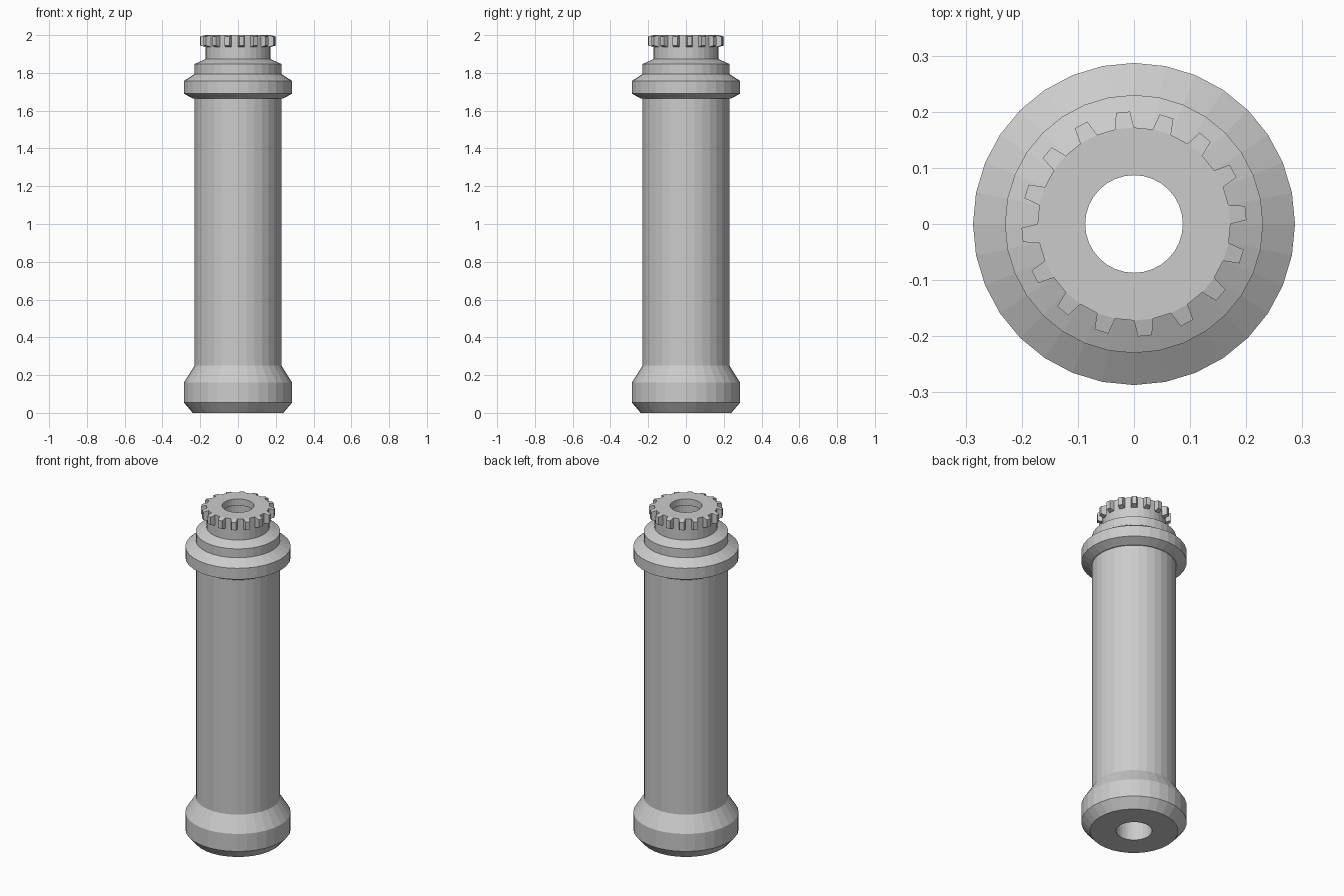
import bpy
import bmesh
from math import cos, sin, tau
from mathutils import Vector

cube = bpy.data.objects.get("Cube")
if cube:
    bpy.data.objects.remove(cube)

SIDES = 32
BORE = 0.098      # main channel radius
TOP_BORE = 0.087  # narrower mouth radius

grey = bpy.data.materials.new("plain grey")
grey.use_nodes = True
colour = (0.6, 0.6, 0.6, 1)
grey.diffuse_color = colour
grey.node_tree.nodes["Principled BSDF"].inputs["Base Color"].default_value = colour


def lathe(profile):
    """Revolve a closed (radius, height) loop around z."""
    bm = bmesh.new()
    rings = [[bm.verts.new((r * cos(tau * i / SIDES), r * sin(tau * i / SIDES), z))
              for i in range(SIDES)] for r, z in profile]
    for a, b in zip(rings, rings[1:] + rings[:1]):
        for i in range(SIDES):
            j = (i + 1) % SIDES
            bm.faces.new((a[i], a[j], b[j], b[i]))
    bmesh.ops.recalc_face_normals(bm, faces=bm.faces)
    return bm


def finish(bm, name):
    mesh = bpy.data.meshes.new(name)
    bm.to_mesh(mesh)
    bm.free()
    mesh.materials.append(grey)
    obj = bpy.data.objects.new(name, mesh)
    bpy.context.collection.objects.link(obj)
    return obj


# Hollow body: flared foot, straight shaft, flanged collar and neck
body = [(BORE, 0), (0.24, 0), (0.287, 0.055), (0.287, 0.16), (0.23, 0.25),
        (0.23, 1.665), (0.24, 1.665), (0.287, 1.69), (0.287, 1.757),
        (0.23, 1.794), (0.23, 1.847), (0.172, 1.873), (0.172, 1.937),
        (BORE, 1.937)]
finish(lathe(body), "hollow_body")

# Toothed crown: every second outer face is drawn out into a tapered tooth
GEAR_R = 0.172
crown = lathe([(TOP_BORE, 1.96), (BORE, 1.96), (BORE, 1.937), (GEAR_R, 1.937),
               (GEAR_R, 2.0), (TOP_BORE, 2.0)])
outer = [f for f in crown.faces
         if all(v.co.xy.length > GEAR_R - 0.001 for v in f.verts)]
outer.sort(key=lambda f: f.calc_center_median().xy.angle_signed(Vector((1, 0))))
for face in outer:
    centre = face.calc_center_median()
    step = int((-centre.xy.angle_signed(Vector((1, 0))) % tau) / (tau / SIDES))
    # angle_signed is clockwise positive, so test the plain bearing instead
    bearing = Vector((centre.x, centre.y)).normalized()
    if not any((bearing - Vector((cos(a), sin(a)))).length < 0.05
               for a in [tau * (k + 0.25) / 16 for k in range(16)]):
        continue
    tip = bmesh.ops.extrude_discrete_faces(crown, faces=[face])["faces"][0]
    for v in tip.verts:
        v.co = centre + (v.co - centre) * 0.75 + Vector((*bearing, 0)) * 0.029
finish(crown, "toothed_crown")
